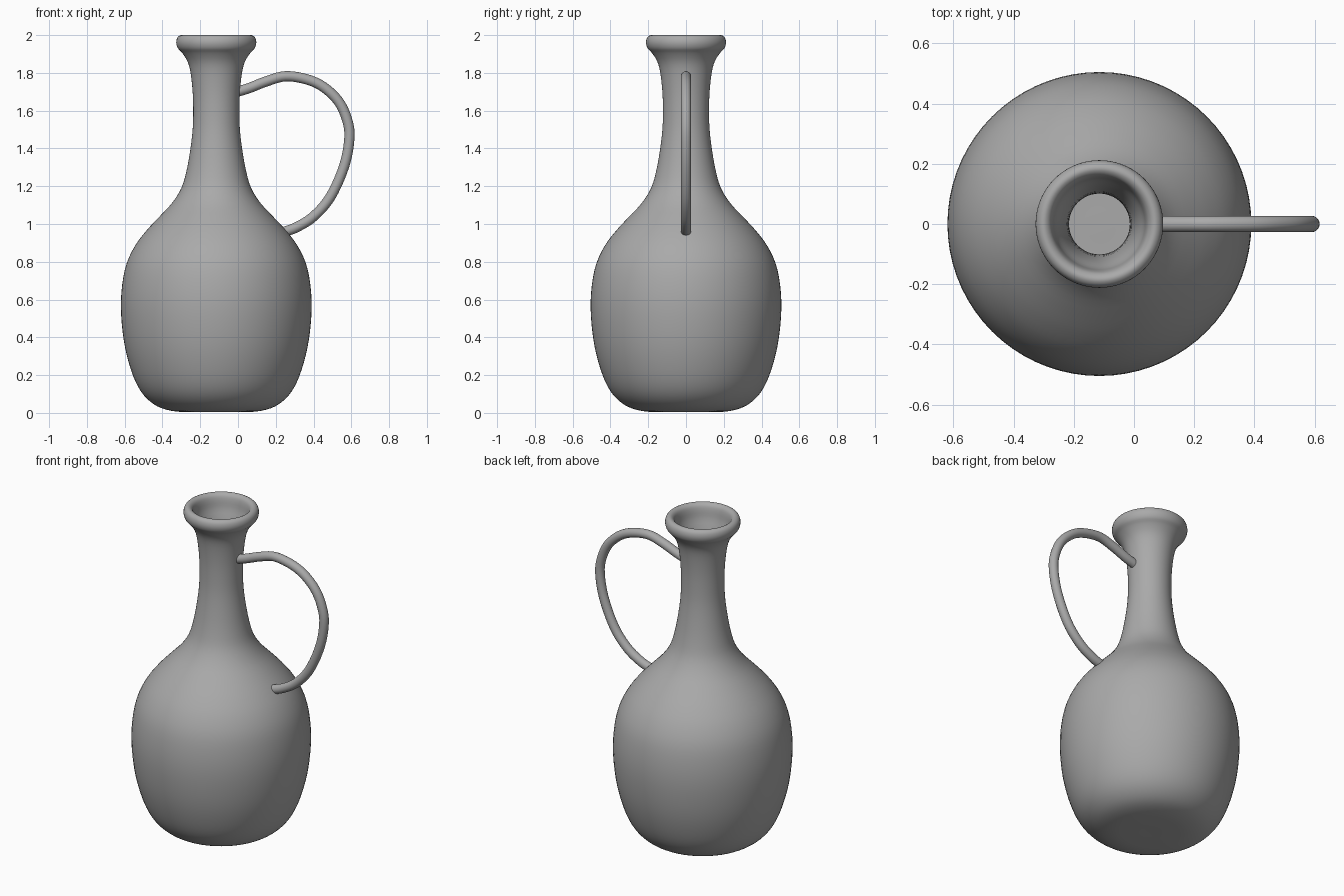
import bpy, bmesh, math
from mathutils import Vector

if "Cube" in bpy.data.objects:
    bpy.data.objects.remove(bpy.data.objects["Cube"])

AXIS_X = -0.115

clay = bpy.data.materials.new("grey clay")
clay.diffuse_color = (0.4, 0.4, 0.4, 1)
clay.use_nodes = True
clay.node_tree.nodes["Principled BSDF"].inputs["Base Color"].default_value = clay.diffuse_color


def smooth_path(points, steps):
    """Catmull-Rom curve through 2D points."""
    p = [Vector(q) for q in points]
    p = [2 * p[0] - p[1]] + p + [2 * p[-1] - p[-2]]
    out = []
    for a, b, c, d in zip(p, p[1:], p[2:], p[3:]):
        for i in range(steps):
            t = i / steps
            out.append(0.5 * (2 * b + (c - a) * t + (2 * a - 5 * b + 4 * c - d) * t * t
                              + (3 * b - a - 3 * c + d) * t ** 3))
    return out + [p[-2]]


def finish(name, bm):
    bmesh.ops.remove_doubles(bm, verts=bm.verts, dist=1e-5)
    bmesh.ops.recalc_face_normals(bm, faces=bm.faces)
    mesh = bpy.data.meshes.new(name)
    bm.to_mesh(mesh)
    bm.free()
    mesh.materials.append(clay)
    mesh.shade_smooth()
    obj = bpy.data.objects.new(name, mesh)
    bpy.context.collection.objects.link(obj)
    return obj


# Jug: outer wall, rolled lip, then the hollow inside down to the floor
outer = [(0, 0.004), (0.12, 0.004), (0.21, 0.007), (0.29, 0.025), (0.35, 0.06),
         (0.40, 0.115), (0.44, 0.195), (0.475, 0.31), (0.496, 0.43), (0.505, 0.56),
         (0.498, 0.68), (0.475, 0.79), (0.43, 0.885), (0.37, 0.965), (0.305, 1.035),
         (0.235, 1.11), (0.185, 1.19), (0.158, 1.28), (0.138, 1.39), (0.125, 1.5),
         (0.122, 1.6), (0.125, 1.7), (0.136, 1.8), (0.152, 1.86), (0.18, 1.905)]
lip = [(0.203, 1.93), (0.212, 1.96), (0.205, 1.988), (0.185, 2.0), (0.165, 1.988),
       (0.155, 1.96)]
inner = [(0.147, 1.91), (0.125, 1.84), (0.108, 1.74), (0.101, 1.6), (0.105, 1.5),
         (0.118, 1.39), (0.138, 1.28), (0.165, 1.19), (0.215, 1.11), (0.285, 1.035),
         (0.35, 0.965), (0.41, 0.885), (0.455, 0.79), (0.478, 0.68), (0.485, 0.56),
         (0.455, 0.31), (0.385, 0.13), (0.28, 0.045), (0.15, 0.025), (0, 0.025)]
bm = bmesh.new()
ring = [bm.verts.new((max(q.x, 0), 0, q.y)) for q in smooth_path(outer + lip + inner, 3)]
edges = [bm.edges.new(pair) for pair in zip(ring, ring[1:])]
bmesh.ops.spin(bm, geom=ring + edges, cent=(0, 0, 0), axis=(0, 0, 1),
               angle=2 * math.pi, steps=72, use_merge=True)
jug = finish("jug_body", bm)
jug.location.x = AXIS_X

# Handle: round tube swept along a loop from neck to shoulder
loop = [(-0.005, 1.7), (0.06, 1.72), (0.15, 1.755), (0.25, 1.782), (0.36, 1.767),
        (0.45, 1.727), (0.53, 1.652), (0.575, 1.56), (0.59, 1.46), (0.563, 1.31),
        (0.49, 1.145), (0.40, 1.04), (0.31, 0.983), (0.24, 0.957)]
path = smooth_path(loop, 5)
bm = bmesh.new()
rings = []
for i, p in enumerate(path):
    tangent = (path[min(i + 1, len(path) - 1)] - path[max(i - 1, 0)]).normalized()
    side = Vector((-tangent.y, 0, tangent.x))
    centre = Vector((p.x, 0, p.y))
    angles = [2 * math.pi * k / 20 for k in range(20)]
    rings.append([bm.verts.new(centre + 0.027 * (side * math.cos(a) + Vector((0, math.sin(a), 0))))
                  for a in angles])
for r0, r1 in zip(rings, rings[1:]):
    for k in range(20):
        n = (k + 1) % 20
        bm.faces.new((r0[k], r0[n], r1[n], r1[k]))
bm.faces.new(rings[0])
bm.faces.new(rings[-1])
handle = finish("handle", bm)
handle.data.set_sharp_from_angle(angle=math.radians(50))
